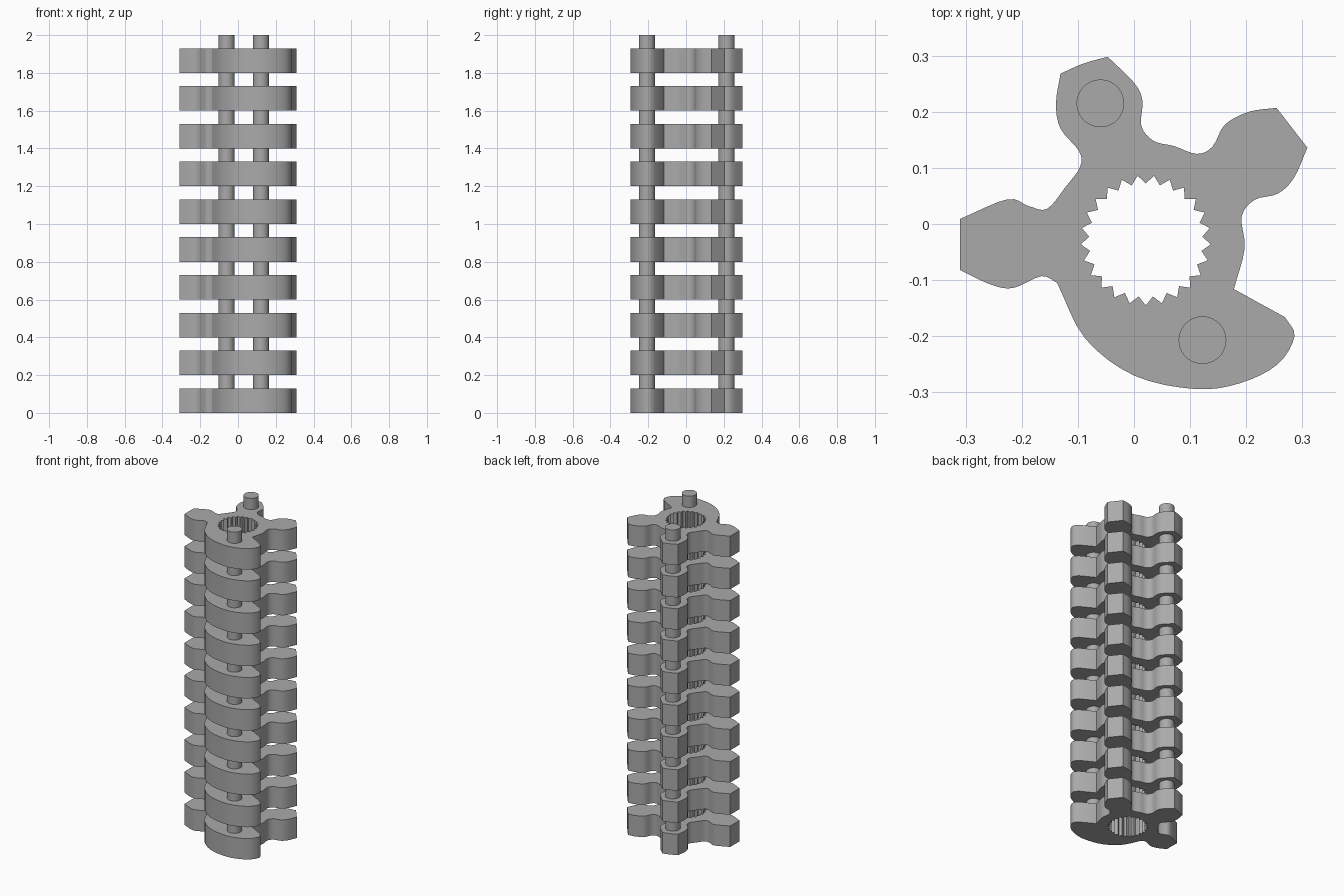
import bpy, bmesh, math
from mathutils import Vector

cube = bpy.data.objects.get("Cube")
if cube:
    bpy.data.objects.remove(cube, do_unlink=True)

grey = bpy.data.materials.new("plain grey")
grey.use_nodes = True
grey.diffuse_color = (0.4, 0.4, 0.4, 1)
grey.node_tree.nodes["Principled BSDF"].inputs["Base Color"].default_value = grey.diffuse_color

PLATE_COUNT, PLATE_HEIGHT, PITCH = 10, 0.13, 0.2
HOLE_CENTRE = Vector((0.021, -0.029))
TEETH, TIP_RADIUS, ROOT_RADIUS = 25, 0.116, 0.101
ROD_RADIUS, ROD_TOP = 0.0425, 2.0

# Plate outline in hundredths, clockwise; each run is smooth and meets the next at a corner
RUNS = {
    "left arm": [(-31, -8.2), (-31, .9)],
    "left arm to back arm": [(-31, .9), (-22.6, 4.4), (-18.8, 3.2), (-15.5, 2.7), (-12.2, 6.6),
                             (-9.6, 10.2), (-9.8, 13), (-13.1, 17), (-13.9, 21.5), (-13.1, 26.8)],
    "back arm tip": [(-13.1, 26.8), (-9, 28.6), (-4.7, 29.8)],
    "back arm to right arm": [(-4.7, 29.8), (0, 25.2), (1.5, 22), (1.3, 17.5), (3.5, 14.8), (7.1, 13.9),
                              (11.2, 12.5), (14, 13.8), (16.2, 17.7), (20.5, 20), (25.4, 20.7)],
    "right arm tip": [(25.4, 20.7), (30.9, 13.6)],
    "right arm to blade": [(30.9, 13.6), (28.5, 8.2), (25.6, 5.4), (21.5, 4.3), (19.2, 1.3),
                           (19.7, -4.4), (17.8, -11.6)],
    "blade back edge": [(17.8, -11.6), (26.9, -16.6)],
    "blade": [(26.9, -16.6), (28.6, -20), (25.6, -25), (18.8, -28.4), (10.8, -29.4), (0, -27),
              (-8.7, -20.4), (-13.7, -10.5)],
    "blade to left arm": [(-13.7, -10.5), (-16.5, -9.3), (-21.5, -11.4), (-25.5, -10.8), (-31, -8.2)],
}


def smooth_run(points, steps=4):
    """Points along a smooth curve through a run, without its last point."""
    p = [Vector(q) / 100 for q in points]
    if len(p) == 2:
        return p[:1]
    p = [p[0] * 2 - p[1]] + p + [p[-1] * 2 - p[-2]]
    out = []
    for a, b, c, d in zip(p, p[1:], p[2:], p[3:]):
        for i in range(steps):
            t = i / steps
            out.append(b + (c - a) * t / 2 + (a * 2 - b * 5 + c * 4 - d) * t**2 / 2
                       + (b * 3 - a - c * 3 + d) * t**3 / 2)
    return out


def toothed_ring():
    ring = []
    for i in range(TEETH * 2):
        angle = math.pi * (i / TEETH - 0.5)
        radius = ROOT_RADIUS if i % 2 else TIP_RADIUS
        ring.append(HOLE_CENTRE + Vector((math.cos(angle), math.sin(angle))) * radius)
    return ring


def add_object(name, bm):
    bmesh.ops.recalc_face_normals(bm, faces=bm.faces[:])
    mesh = bpy.data.meshes.new(name)
    bm.to_mesh(mesh)
    bm.free()
    mesh.materials.append(grey)
    obj = bpy.data.objects.new(name, mesh)
    bpy.context.collection.objects.link(obj)
    bpy.ops.object.select_all(action="DESELECT")
    obj.select_set(True)
    bpy.context.view_layer.objects.active = obj
    bpy.ops.object.shade_smooth_by_angle(angle=math.radians(30))
    return obj


# Stacked plates with a toothed hole
bm = bmesh.new()
outline = [q for run in RUNS.values() for q in smooth_run(run)]
for loop in (outline, toothed_ring()):
    verts = [bm.verts.new((q.x, q.y, 0)) for q in loop]
    for a, b in zip(verts, verts[1:] + verts[:1]):
        bm.edges.new((a, b))
bmesh.ops.triangle_fill(bm, use_beauty=True, edges=bm.edges[:], normal=(0, 0, 1))
top = bmesh.ops.extrude_face_region(bm, geom=bm.faces[:], use_keep_orig=True)
bmesh.ops.translate(bm, vec=(0, 0, PLATE_HEIGHT),
                    verts=[v for v in top["geom"] if isinstance(v, bmesh.types.BMVert)])
plates = add_object("toothed_plates", bm)
stack = plates.modifiers.new("Stack", "ARRAY")
stack.count = PLATE_COUNT
stack.use_relative_offset = False
stack.use_constant_offset = True
stack.constant_offset_displace = (0, 0, PITCH)

# Two rods joining the plates
for name, x, y in (("back_rod", -0.06, 0.215), ("front_rod", 0.122, -0.207)):
    bm = bmesh.new()
    length = ROD_TOP - PLATE_HEIGHT / 2
    bmesh.ops.create_cone(bm, cap_ends=True, segments=40, radius1=ROD_RADIUS,
                          radius2=ROD_RADIUS, depth=length)
    bmesh.ops.translate(bm, vec=(x, y, ROD_TOP - length / 2), verts=bm.verts[:])
    add_object(name, bm)
